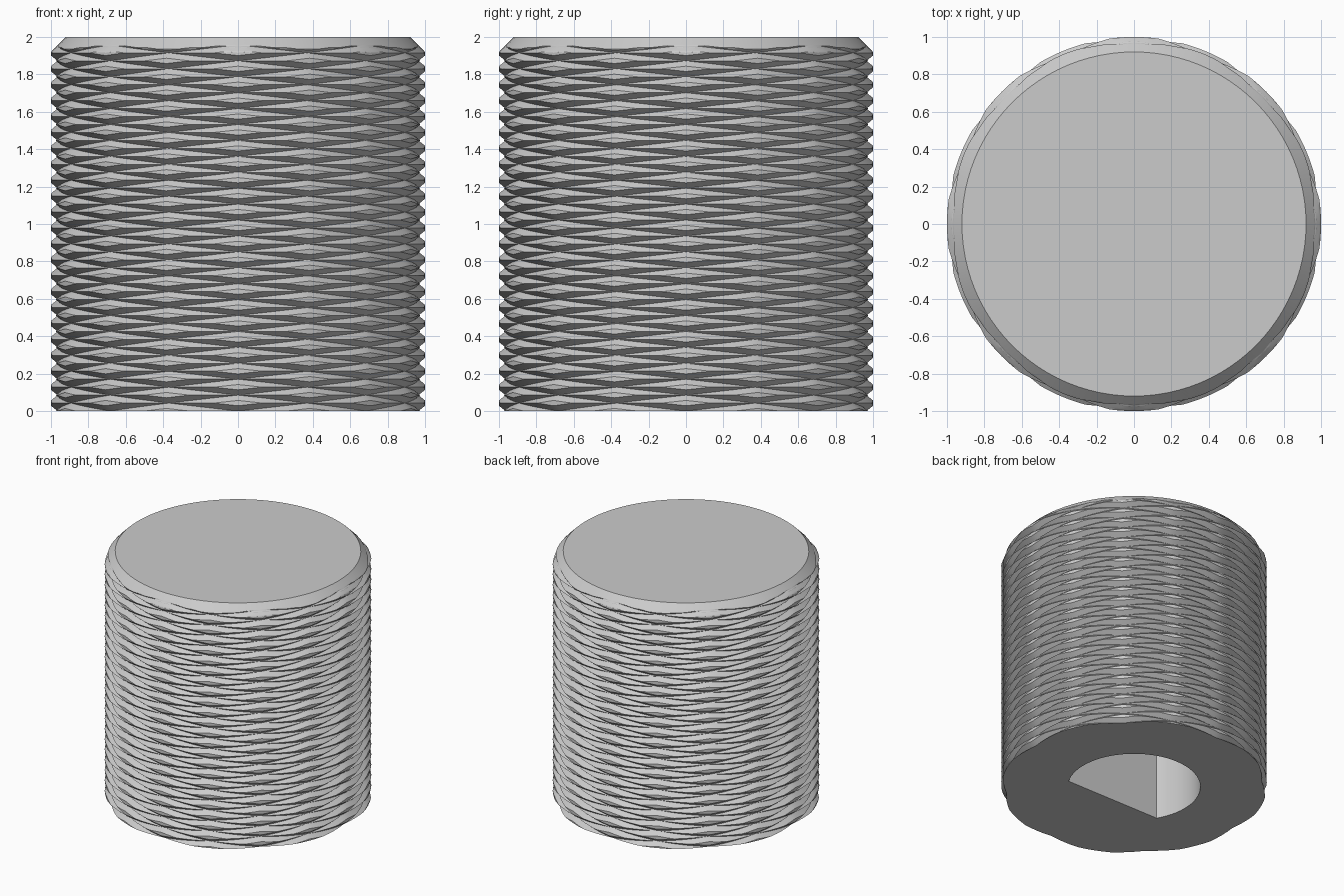
import bpy
import bmesh
from math import atan2, asin, cos, sin, pi, tau

if "Cube" in bpy.data.objects:
    bpy.data.objects.remove(bpy.data.objects["Cube"])

HEIGHT = 2.0
STARTS = 8              # helical grooves in each direction
STEPS = 12              # mesh steps per groove spacing
ROWS = 282
PITCH = HEIGHT * STEPS / ROWS
DEPTH = 0.035
GROOVE = 4 / STEPS      # half width of a groove, as a share of the spacing
CAP_R = 0.92
BORE_R, BORE_FLAT, BORE_DEPTH = 0.5, -0.25, 1.5


def groove(phase):
    """Radius left by one family of V grooves."""
    away = abs(phase - round(phase))
    return 1 - DEPTH * max(0, 1 - away / GROOVE)


def surface_radius(angle, z):
    """Two crossing groove families, trimmed by the top chamfer."""
    turn = STARTS * angle / tau
    knurl = min(groove(z / PITCH + turn), groove(z / PITCH - turn))
    return min(knurl, CAP_R + HEIGHT - z)


def ring_edges(bm, ring):
    edges = []
    for a, b in zip(ring, ring[1:] + ring[:1]):
        edges.append(bm.edges.get((a, b)) or bm.edges.new((a, b)))
    return edges


def bridge(bm, low, high):
    n = len(low)
    return [bm.faces.new((low[i], low[(i + 1) % n], high[(i + 1) % n], high[i]))
            for i in range(n)]


bm = bmesh.new()

# Knurled side wall: a cylinder grid, split along both diagonals
segments = STARTS * STEPS
rings = [[bm.verts.new((cos(tau * i / segments), sin(tau * i / segments),
                        HEIGHT * row / ROWS)) for i in range(segments)]
         for row in range(ROWS + 1)]
wall = []
for low, high in zip(rings, rings[1:]):
    wall += bridge(bm, low, high)
bmesh.ops.poke(bm, faces=wall)
for v in bm.verts:
    angle = atan2(v.co.y, v.co.x)
    r = surface_radius(angle, v.co.z)
    v.co.x, v.co.y = r * cos(angle), r * sin(angle)

# Flat top
bm.faces.new(rings[-1])

# D-shaped shaft bore
start = asin(BORE_FLAT / BORE_R)
sweep = pi - 2 * start
arc = [start + sweep * i / 48 for i in range(49)]
mouth, end = [[bm.verts.new((BORE_R * cos(a), BORE_R * sin(a), z)) for a in arc]
              for z in (0, BORE_DEPTH)]
bridge(bm, mouth, end)
bm.faces.new(end)

# Underside around the bore
bmesh.ops.triangle_fill(bm, use_beauty=True, use_dissolve=False,
                        edges=ring_edges(bm, rings[0]) + ring_edges(bm, mouth))
bmesh.ops.recalc_face_normals(bm, faces=bm.faces[:])

mesh = bpy.data.meshes.new("knurled_knob")
bm.to_mesh(mesh)
bm.free()
knob = bpy.data.objects.new("knurled_knob", mesh)
bpy.context.collection.objects.link(knob)

# Plain grey finish
grey = bpy.data.materials.new("light_grey")
grey.use_nodes = True
colour = (0.6, 0.6, 0.6, 1)
grey.diffuse_color = colour
grey.node_tree.nodes["Principled BSDF"].inputs["Base Color"].default_value = colour
mesh.materials.append(grey)

bpy.ops.object.select_all(action="DESELECT")
knob.select_set(True)
bpy.context.view_layer.objects.active = knob
bpy.ops.object.shade_smooth_by_angle(angle=pi / 9)
